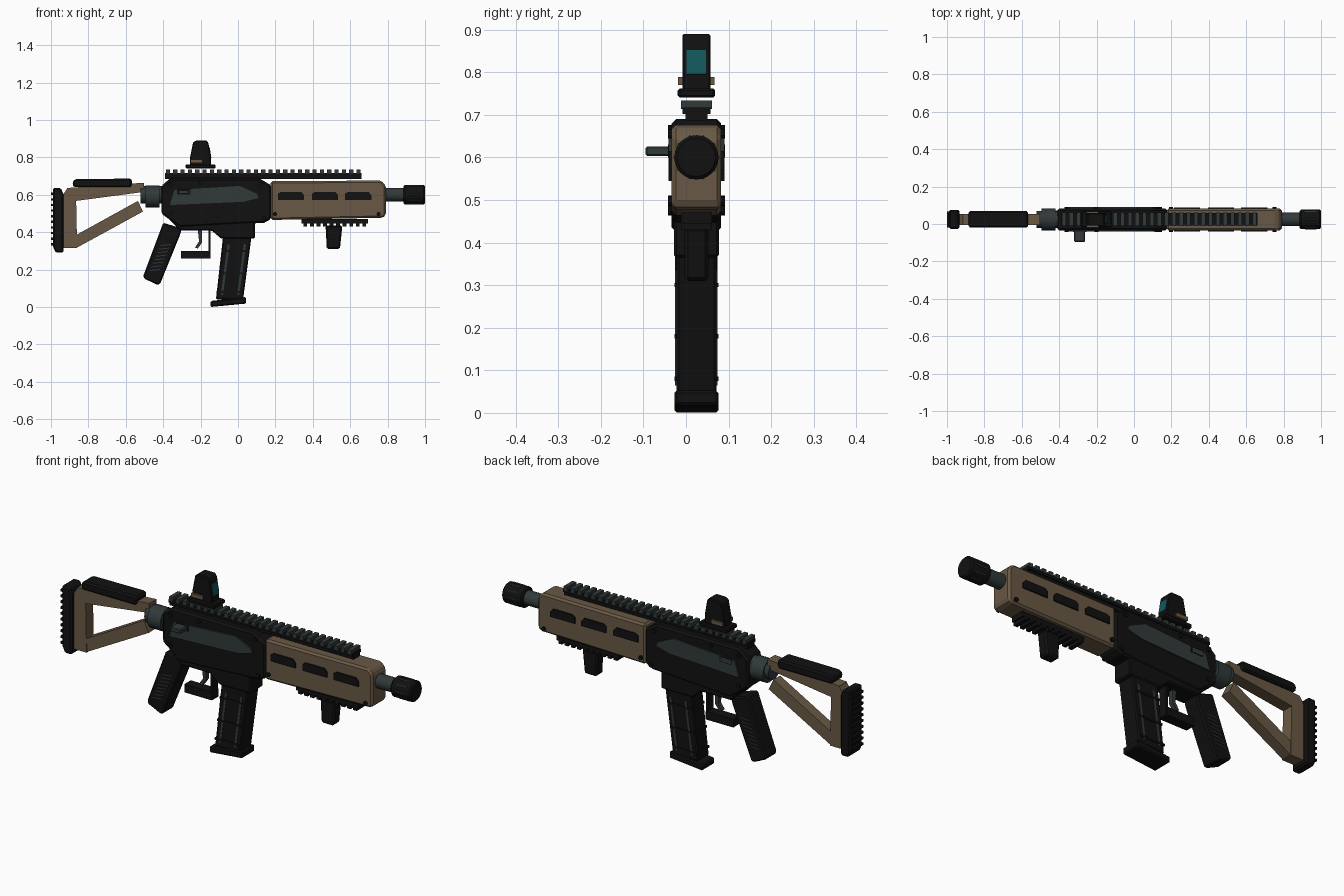
import bpy, bmesh, math
from mathutils import Matrix, Vector

if "Cube" in bpy.data.objects:
    bpy.data.objects.remove(bpy.data.objects["Cube"])

Y = 0.0245   # centre plane of the body (the side handle sticks out to -y)


def mat(name, r, g, b):
    m = bpy.data.materials.new(name)
    m.diffuse_color = (r, g, b, 1)
    m.use_nodes = True
    m.node_tree.nodes["Principled BSDF"].inputs["Base Color"].default_value = m.diffuse_color
    return m


BLACK = mat("near_black", 0.0055, 0.0055, 0.0055)
GREY = mat("slate_grey", 0.031, 0.041, 0.042)
TAN = mat("desert_tan", 0.14, 0.099, 0.058)
TEAL = mat("lens_teal", 0.006, 0.095, 0.11)


def finish(name, bm, m, bevel):
    bmesh.ops.recalc_face_normals(bm, faces=bm.faces)
    me = bpy.data.meshes.new(name)
    bm.to_mesh(me)
    bm.free()
    me.materials.append(m)
    ob = bpy.data.objects.new(name, me)
    bpy.context.collection.objects.link(ob)
    if bevel:
        b = ob.modifiers.new("bevel", "BEVEL")
        b.width, b.segments, b.limit_method = bevel, 1, "ANGLE"
    return ob


def prism(name, pts, half, m, y=Y, bevel=0.0):
    """Side profile (x, z) extruded across y."""
    bm = bmesh.new()
    f = bm.faces.new([bm.verts.new((x, y - half, z)) for x, z in pts])
    r = bmesh.ops.extrude_face_region(bm, geom=[f])
    vs = [v for v in r["geom"] if isinstance(v, bmesh.types.BMVert)]
    bmesh.ops.translate(bm, verts=vs, vec=(0, 2 * half, 0))
    return finish(name, bm, m, bevel)


def box(name, x0, x1, z0, z1, half, m, y=Y, bevel=0.0):
    return prism(name, [(x0, z0), (x1, z0), (x1, z1), (x0, z1)], half, m, y, bevel)


def rod(name, p0, p1, r, m, sides=24, bevel=0.0):
    """Cylinder between two points."""
    a, b = Vector(p0), Vector(p1)
    bm = bmesh.new()
    rot = (b - a).to_track_quat('Z', 'Y').to_matrix().to_4x4()
    bmesh.ops.create_cone(bm, cap_ends=True, segments=sides, radius1=r, radius2=r,
                          depth=(b - a).length,
                          matrix=Matrix.Translation((a + b) / 2) @ rot)
    ob = finish(name, bm, m, bevel)
    bpy.context.view_layer.objects.active = ob
    ob.select_set(True)
    bpy.ops.object.shade_smooth_by_angle(angle=math.radians(30))
    ob.select_set(False)
    return ob


def bar(name, a, b, w, half, m, y=Y):
    """Slanted bar of width w from a to b in the side plane."""
    a, b = Vector(a), Vector(b)
    d = (b - a).normalized()
    n = Vector((-d.y, d.x)) * w / 2
    return prism(name, [a + n, b + n, b - n, a - n], half, m, y)


# --- receiver
prism("receiver", [(-.41, .647), (-.36, .69), (.11, .69), (.178, .65), (.178, .47),
                   (.14, .45), (-.31, .425), (-.41, .50)], .058, BLACK, bevel=.01)
prism("magazine_well", [(-.37, .47), (-.31, .408), (-.14, .408), (-.09, .365),
                        (.09, .365), (.09, .47)], .053, BLACK, bevel=.006)
for s in (-1, 1):
    prism("receiver_panel", [(-.34, .626), (.01, .647), (.10, .606), (.11, .583),
                             (.03, .562), (-.365, .545)], .0045, GREY, Y + s * .061)
    box("port_outline", -.325, -.255, .60, .63, .001, BLACK, Y + s * .0655)
    box("port_cover", -.32, -.26, .604, .626, .001, GREY, Y + s * .0665)
    for x, z, in ((-.36, .655), (-.20, .665), (.12, .655), (-.36, .50), (.14, .475),
                  (.198, .497), (.752, .497)):
        rod("rivet", (x, Y + s * .055, z), (x, Y + s * .067, z), .011, BLACK, 10)
box("side_handle", -.32, -.262, .603, .626, .035, GREY, y=-.06, bevel=.004)

# --- top rail
box("rail_base", -.39, .66, .685, .716, .026, BLACK)
for i in range(27):
    x = -.375 + i * (1.02 / 26)
    box("rail_tooth", x - .011, x + .011, .713, .734, .036, GREY)
box("rail_shoulder", -.39, .66, .702, .717, .033, BLACK)

# --- handguard with slots, lower rail and foregrip
prism("handguard", [(.175, .672), (.765, .676), (.79, .65), (.79, .49), (.775, .477),
                    (.175, .465)], .058, TAN, bevel=.012)
for s in (-1, 1):
    for x in (.283, .465, .643):
        prism("handguard_slot", [(x - .07, .572), (x + .07, .572), (x + .07, .598),
                                 (x + .055, .615), (x - .055, .615), (x - .07, .605)],
              .004, BLACK, Y + s * .061)
box("lower_rail", .34, .695, .445, .47, .036, BLACK)
for i in range(10):
    x = .36 + i * .035
    box("lower_rail_tooth", x - .01, x + .01, .43, .447, .036, BLACK)
prism("foregrip", [(.468, .435), (.558, .435), (.545, .31), (.475, .31)], .028,
      BLACK, bevel=.008)

# --- barrel and muzzle
MZ = .60
rod("barrel", (.77, Y, MZ), (.90, Y, MZ), .036, GREY)
rod("muzzle_device", (.885, Y, MZ), (1.0, Y, MZ), .052, BLACK, 24, .007)
for i in range(10):
    a = i * math.tau / 10
    dy, dz = math.cos(a) * .0505, math.sin(a) * .0505
    rod("muzzle_slit", (.915, Y + dy, MZ + dz), (.975, Y + dy, MZ + dz), .004, GREY, 6)

# --- magazine
prism("magazine", [(-.075, .42), (.078, .42), (.027, .04), (-.118, .04)], .047, BLACK,
      bevel=.006)
prism("magazine_base", [(-.146, .032), (.043, .053), (.043, .018), (-.146, 0)], .052,
      BLACK, bevel=.006)
for s in (-1, 1):
    for x in (-.05, .037):
        bar("magazine_stripe", (x, .335), (x - .036, .065), .012, .003, GREY, Y + s * .047)
for z in (.30, .18, .08):
    x = -.019 + (z - .2) * .13 - .014
    box("magazine_rib", x - .066, x + .068, z - .005, z + .005, .052, BLACK)

# --- pistol grip, trigger and guard
prism("pistol_grip", [(-.40, .45), (-.30, .42), (-.31, .385), (-.417, .122), (-.43, .118),
                      (-.503, .152), (-.505, .17)], .045, BLACK, bevel=.008)
for s in (-1, 1):
    for i in range(8):
        x, z = -.445 + i * .0085, .195 + i * .019
        bar("grip_rib", (x - .028, z), (x + .028, z + .006), .005, .002, GREY, Y + s * .045)
box("guard_bar", -.305, -.148, .258, .30, .026, BLACK)
box("guard_post", -.158, -.146, .26, .41, .022, BLACK)
prism("trigger", [(-.215, .41), (-.192, .41), (-.192, .345), (-.215, .312),
                  (-.23, .318), (-.208, .35)], .012, GREY)

# --- stock
rod("stock_collar", (-.495, Y, .591), (-.42, Y, .591), .058, GREY)
rod("stock_hinge", (-.52, Y, .60), (-.40, Y, .60), .046, GREY)
prism("stock_top_bar", [(-.914, .636), (-.503, .664), (-.503, .615), (-.866, .567),
                        (-.914, .567)], .03, TAN)
prism("stock_rear_bar", [(-.935, .60), (-.914, .632), (-.866, .60), (-.86, .315),
                         (-.935, .315)], .03, TAN)
prism("stock_lower_bar", [(-.865, .315), (-.508, .51), (-.535, .567), (-.865, .385)],
      .027, TAN)
prism("cheek_rest", [(-.88, .64), (-.57, .64), (-.565, .68), (-.58, .686), (-.87, .684),
                     (-.885, .67)], .044, BLACK, bevel=.008)
prism("butt_pad", [(-.99, .636), (-.947, .636), (-.932, .60), (-.932, .29), (-.975, .29),
                   (-.988, .32)], .05, BLACK, bevel=.008)
for i in range(10):
    z = .335 + i * .03
    box("butt_ridge", -1.0, -.98, z - .006, z + .006, .042, BLACK)

# --- optic
box("sight_mount", -.28, -.12, .74, .762, .044, BLACK, bevel=.005)
prism("sight_body", [(-.257, .755), (-.257, .795), (-.24, .88), (-.225, .89),
                     (-.168, .89), (-.158, .875), (-.145, .80), (-.145, .755)],
      .033, BLACK, bevel=.004)
bar("sight_lens", (-.1455, .795), (-.1545, .852), .007, .023, TEAL)
for s in (-1, 1):
    box("sight_knob", -.255, -.19, .77, .789, .005, TAN, Y + s * .038)
